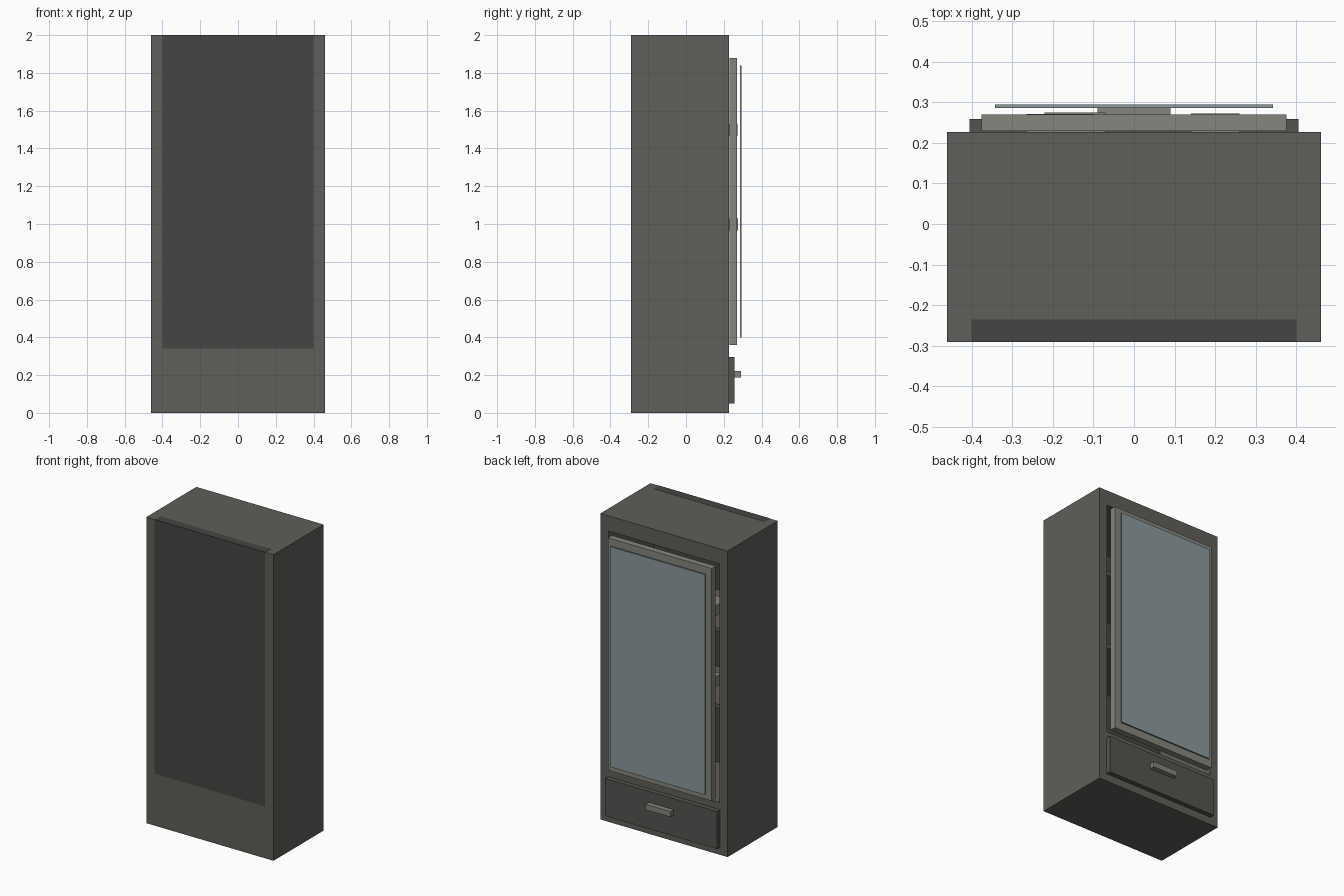
import bpy

if "Cube" in bpy.data.objects:
    bpy.data.objects.remove(bpy.data.objects["Cube"])


def material(name, color):
    mat = bpy.data.materials.new(name)
    mat.diffuse_color = (*color, 1)
    mat.use_nodes = True
    mat.node_tree.nodes["Principled BSDF"].inputs["Base Color"].default_value = mat.diffuse_color
    return mat


body_grey = material("body_grey", (0.115, 0.112, 0.102))
drawer_grey = material("drawer_grey", (0.09, 0.088, 0.08))
panel_grey = material("panel_grey", (0.06, 0.059, 0.056))
trim_grey = material("trim_grey", (0.24, 0.235, 0.21))
glass_blue = material("glass_blue", (0.26, 0.32, 0.34))


def box(name, x, y, z, mat):
    """Box from (min, max) ranges on each axis."""
    bpy.ops.mesh.primitive_cube_add(size=1)
    ob = bpy.context.object
    ob.name = name
    for v in ob.data.vertices:
        v.co = [r[0] + (c + 0.5) * (r[1] - r[0]) for r, c in zip((x, y, z), v.co)]
    ob.data.materials.append(mat)
    return ob


def cut(target, x, y, z):
    """Remove a box-shaped volume from the target."""
    cutter = box("cutter", x, y, z, target.data.materials[0])
    cutter.hide_render = True
    mod = target.modifiers.new("opening", 'BOOLEAN')
    mod.operation = 'DIFFERENCE'
    mod.solver = 'EXACT'
    mod.object = cutter
    bpy.context.view_layer.objects.active = target
    bpy.ops.object.modifier_apply(modifier=mod.name)
    bpy.data.objects.remove(cutter)


# Cabinet carcass, hollow behind the glass door
body = box("cabinet_body", (-0.46, 0.46), (-0.29, 0.227), (0, 2), body_grey)
cut(body, (-0.4, 0.4), (-0.24, 0.4), (0.34, 1.9))

# Dark panel closing the far side, flush with the carcass
box("rear_panel", (-0.4, 0.4), (-0.291, -0.235), (0.34, 2.001), panel_grey)

# Shelves and the flat items lying on them
for i, z in enumerate((0.94, 1.44)):
    box(f"shelf_{i + 1}", (-0.4, 0.4), (-0.235, 0.2), (z, z + 0.025), body_grey)
for i, (x, y, z) in enumerate([((-0.265, -0.1), 0.271, 1.465),
                               ((-0.22, -0.07), 0.275, 0.965),
                               ((0.14, 0.26), 0.272, 1.465)]):
    box(f"shelf_item_{i + 1}", x, (-0.05, y), (z, z + 0.065), trim_grey)

# Door frame and the glass pane standing just proud of it
door = box("door_frame", (-0.375, 0.375), (0.229, 0.27), (0.36, 1.88), trim_grey)
cut(door, (-0.315, 0.315), (0.1, 0.4), (0.42, 1.82))
box("door_glass", (-0.342, 0.342), (0.285, 0.294), (0.4, 1.84), glass_blue)

# Drawer with its bar handle
box("drawer_front", (-0.405, 0.405), (0.226, 0.258), (0.05, 0.295), drawer_grey)
box("drawer_handle", (-0.09, 0.09), (0.257, 0.29), (0.187, 0.223), trim_grey)
